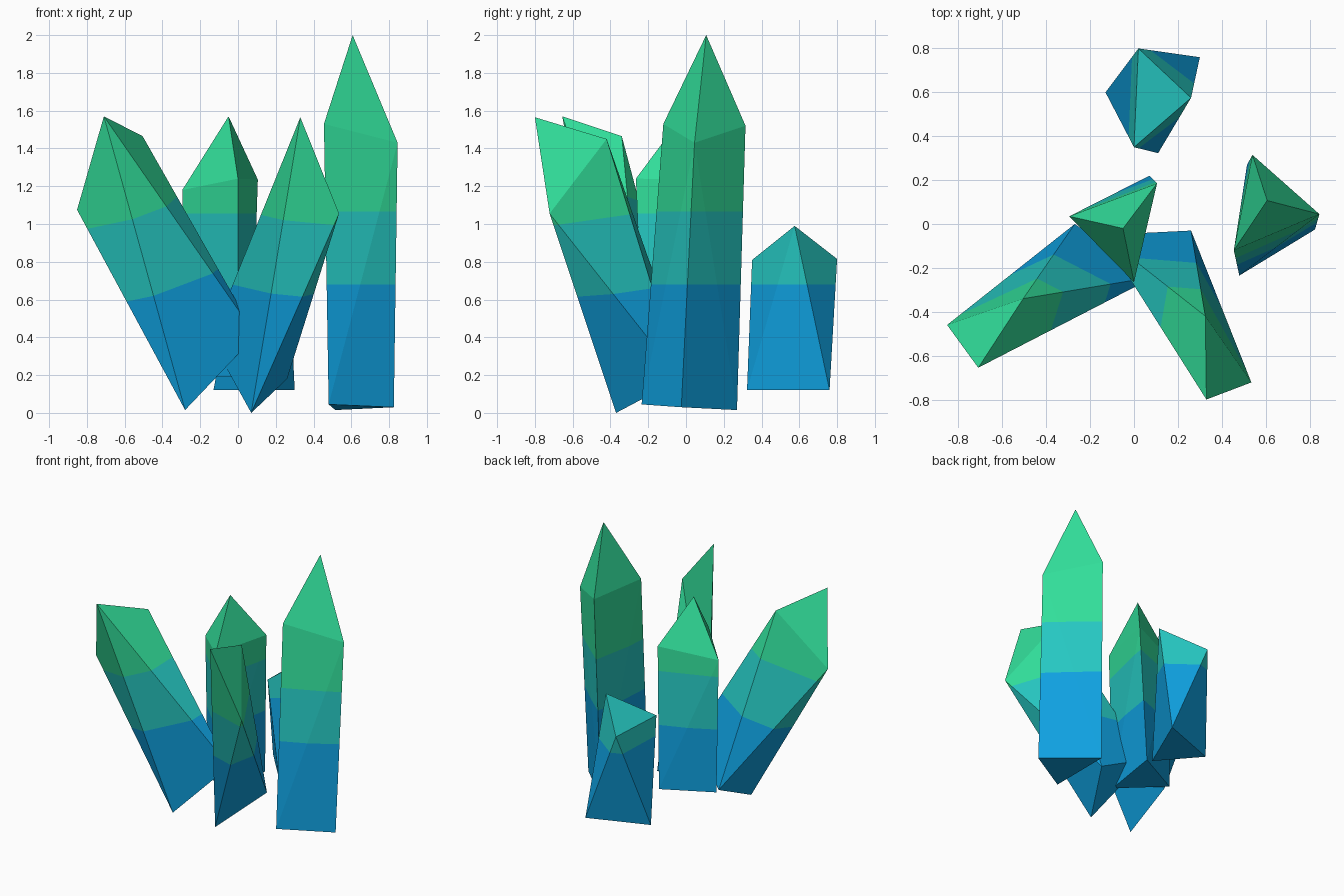
import bpy, bmesh
from mathutils import Vector

if "Cube" in bpy.data.objects:
    bpy.data.objects.remove(bpy.data.objects["Cube"])


def material(name, rgb):
    lin = [((c / 255 + 0.055) / 1.055) ** 2.4 for c in rgb]
    m = bpy.data.materials.new(name)
    m.diffuse_color = (*lin, 1)
    m.use_nodes = True
    m.node_tree.nodes["Principled BSDF"].inputs["Base Color"].default_value = m.diffuse_color
    return m


BANDS = [material("crystal_blue", (15, 161, 224)),
         material("crystal_teal", (38, 200, 194)),
         material("crystal_green", (50, 223, 155))]


def crystal(name, corners, low, high, tilt=(0, 0)):
    """Convex three-sided shard, cut into colour bands at z = level + tilt.xy"""
    bm = bmesh.new()
    for p in corners:
        bm.verts.new(p)
    bmesh.ops.convex_hull(bm, input=bm.verts[:])
    n = Vector((-tilt[0], -tilt[1], 1))
    for level in (low, high):
        bmesh.ops.bisect_plane(bm, geom=bm.verts[:] + bm.edges[:] + bm.faces[:],
                               plane_co=(0, 0, level), plane_no=n.normalized())
    bmesh.ops.recalc_face_normals(bm, faces=bm.faces[:])
    for f in bm.faces:
        h = n.dot(f.calc_center_median())
        f.material_index = (h > low) + (h > high)
    me = bpy.data.meshes.new(name)
    bm.to_mesh(me)
    bm.free()
    for m in BANDS:
        me.materials.append(m)
    bpy.context.collection.objects.link(bpy.data.objects.new(name, me))


# Tall upright crystal: base ring, upper ring, tip
crystal("tall_crystal",
        [(0.48, -0.235, 0.045), (0.825, -0.025, 0.03), (0.515, 0.27, 0.015),
         (0.455, -0.12, 1.53), (0.845, 0.045, 1.43), (0.54, 0.315, 1.52),
         (0.607, 0.107, 2.0)], 0.68, 1.065)

# Middle upright crystal
crystal("middle_crystal",
        [(0, -0.225, 0.19), (0.07, 0.22, 0.19), (-0.28, 0.04, 0.19),
         (0, -0.265, 1.24), (0.105, 0.185, 1.235), (-0.295, 0.035, 1.18),
         (-0.05, -0.02, 1.57)], 0.66, 1.055)

# Short back crystal: twisted, with a slanted top facet
crystal("back_crystal",
        [(-0.13, 0.6, 0.12), (0.30, 0.76, 0.12), (0.11, 0.323, 0.12),
         (0, 0.35, 0.81), (0.02, 0.8, 0.815), (0.26, 0.575, 0.99)], 0.68, 1.06)

# Leaning left crystal
crystal("left_crystal",
        [(-0.28, -0.37, 0.015), (-0.27, 0, 0.19), (0.095, -0.24, 0.41),
         (-0.71, -0.655, 1.57), (-0.505, -0.34, 1.465), (-0.852, -0.46, 1.075)],
        0.85, 1.304, (0.3, 0.2))

# Leaning front right crystal
crystal("right_crystal",
        [(0.07, -0.37, 0.0), (0.26, -0.03, 0.18), (-0.145, -0.05, 0.39),
         (0.33, -0.8, 1.565), (0.325, -0.42, 1.45), (0.535, -0.722, 1.055)],
        0.70, 1.105, (-0.08, 0.1))
